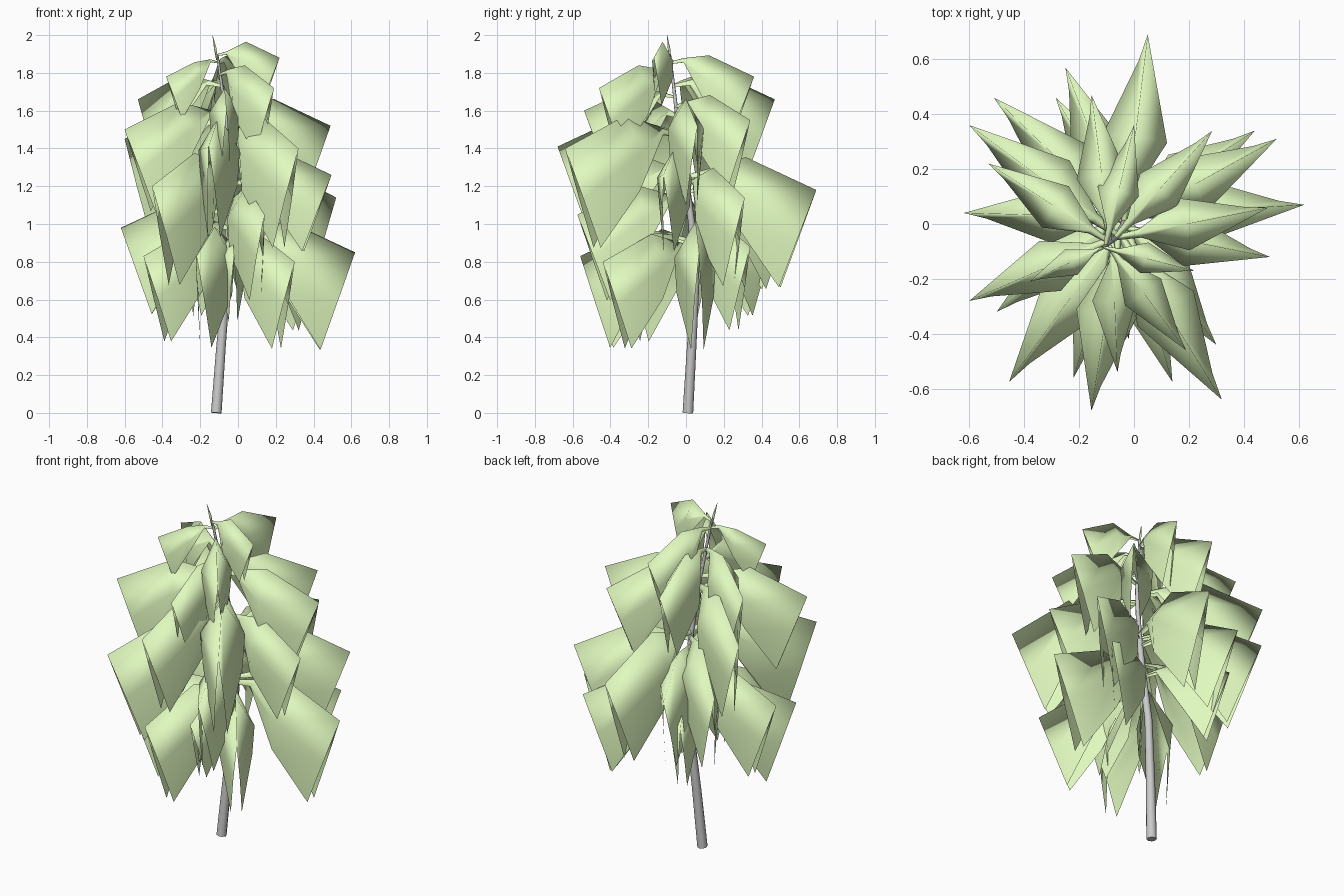
import bpy, bmesh, math
from mathutils import Vector

if "Cube" in bpy.data.objects:
    bpy.data.objects.remove(bpy.data.objects["Cube"])

leaf_mat = bpy.data.materials.new("leaf_green")
leaf_mat.diffuse_color = (0.75, 0.95, 0.52, 1)
leaf_mat.use_nodes = True
leaf_mat.node_tree.nodes["Principled BSDF"].inputs["Base Color"].default_value = leaf_mat.diffuse_color

# trunk path: x, y, z, radius
PATH = [(-0.115, 0.01, 0, 0.028), (-0.09, 0.03, 0.35, 0.025), (-0.06, 0.05, 0.7, 0.021),
        (-0.035, 0.03, 1.0, 0.018), (-0.035, 0.0, 1.25, 0.015), (-0.06, -0.045, 1.55, 0.011),
        (-0.11, -0.085, 1.9, 0.006)]


def trunk_at(z):
    for a, b in zip(PATH, PATH[1:]):
        if z <= b[2]:
            t = (z - a[2]) / (b[2] - a[2])
            return Vector(a[:3]).lerp(Vector(b[:3]), t)
    return Vector(PATH[-1][:3])


def tube(bm, pts, radii, sides):
    rings = []
    for i, p in enumerate(pts):
        d = (pts[min(i + 1, len(pts) - 1)] - pts[max(i - 1, 0)]).normalized()
        u = d.cross(Vector((0, 1, 0))).normalized()
        w = d.cross(u)
        rings.append([bm.verts.new(p + radii[i] * (u * math.cos(a) + w * math.sin(a)))
                      for a in (2 * math.pi * k / sides for k in range(sides))])
    for r, s in zip(rings, rings[1:]):
        for k in range(sides):
            n = (k + 1) % sides
            bm.faces.new((r[k], r[n], s[n], s[k]))
    bm.faces.new(rings[0])
    bm.faces.new(rings[-1])
    bmesh.ops.recalc_face_normals(bm, faces=bm.faces)


def finish(bm, name, mat=None):
    for f in bm.faces:
        f.smooth = True
    me = bpy.data.meshes.new(name)
    bm.to_mesh(me)
    bm.free()
    ob = bpy.data.objects.new(name, me)
    bpy.context.collection.objects.link(ob)
    if mat:
        me.materials.append(mat)
    return ob


# trunk
bm = bmesh.new()
tube(bm, [Vector(p[:3]) for p in PATH], [p[3] for p in PATH], 8)
trunk = finish(bm, "trunk")
bpy.context.view_layer.objects.active = trunk
trunk.select_set(True)
bpy.ops.object.shade_smooth_by_angle(angle=math.radians(50))

# leaf tips (end of the midrib)
TIPS = [(0.62, 0.07, 0.85), (0.52, 0.31, 1.14), (0.44, 0.34, 0.88), (0.285, 0.34, 1.55),
        (0.05, 0.69, 1.18), (0, 0.36, 1.78), (0.22, -0.17, 1.88), (0.49, 0.06, 1.52),
        (0.495, -0.12, 1.26), (-0.155, 0.47, 1.66), (-0.25, 0.57, 1.1), (-0.285, 0.46, 0.9),
        (-0.51, 0.46, 1.15), (-0.6, 0.36, 1.45), (-0.53, 0.22, 1.66), (-0.62, 0.04, 0.98),
        (-0.6, -0.28, 1.5), (-0.5, -0.32, 0.83), (-0.455, -0.575, 1.2), (-0.22, -0.56, 0.83),
        (-0.155, -0.68, 1.41), (-0.06, -0.54, 1.6), (0.14, -0.575, 1.05), (0.32, -0.64, 1.4),
        (0.30, -0.44, 0.8), (0.19, -0.46, 1.72), (-0.38, -0.21, 1.78), (-0.02, -0.42, 0.84)]


def leaf(bm, tip):
    """Blade folded over its midrib, both halves hanging to a pointed corner."""
    tip = Vector(tip)
    base = trunk_at(tip.z + 0.08)
    out = Vector((tip.x - base.x, tip.y - base.y, 0))
    L = out.length
    out.normalize()
    side = out.cross(Vector((0, 0, -1)))
    drop = 0.78 if tip.z < 1 else 0.74

    # rows from stalk to tip: (midrib point, edge point, half width at middle, at edge)
    def pt(along, up):
        return base + out * along * L + Vector((0, 0, up * L))
    rise = (tip.z - base.z) / L
    end = pt(0.72, rise - drop)
    neck, neck_edge = pt(0.15, 0.04), pt(0.16, -0.01)
    rows = [(base, pt(0, -0.03), 0.01, 0.015),
            (neck, neck_edge, 0.025, 0.03),
            (pt(0.46, rise + 0.25), neck_edge.lerp(end, 0.5), 0.17, 0.15),
            (tip, end, 0.03, 0.05)]
    grid = []
    for mid, edge, wm, we in rows:
        grid.append([bm.verts.new(mid.lerp(edge, abs(j) / 2)
                                  + side * L * math.copysign((0, wm, we)[abs(j)], j))
                     for j in range(-2, 3)])
    for a, b in zip(grid, grid[1:]):
        for j in range(4):
            bm.faces.new((a[j], b[j], b[j + 1], a[j + 1]))


# leaves with their narrow stalks
leaves = bmesh.new()
for t in TIPS:
    leaf(leaves, t)
for f in leaves.faces:
    f.normal_update()
bmesh.ops.recalc_face_normals(leaves, faces=leaves.faces)
finish(leaves, "leaves", leaf_mat)

# growing shoot at the top
bm = bmesh.new()
tube(bm, [Vector((-0.11, -0.085, 1.87)), Vector((-0.12, -0.09, 1.93)), Vector((-0.135, -0.10, 2.0))],
     [0.006, 0.007, 0.001], 5)
finish(bm, "top_shoot", leaf_mat)
